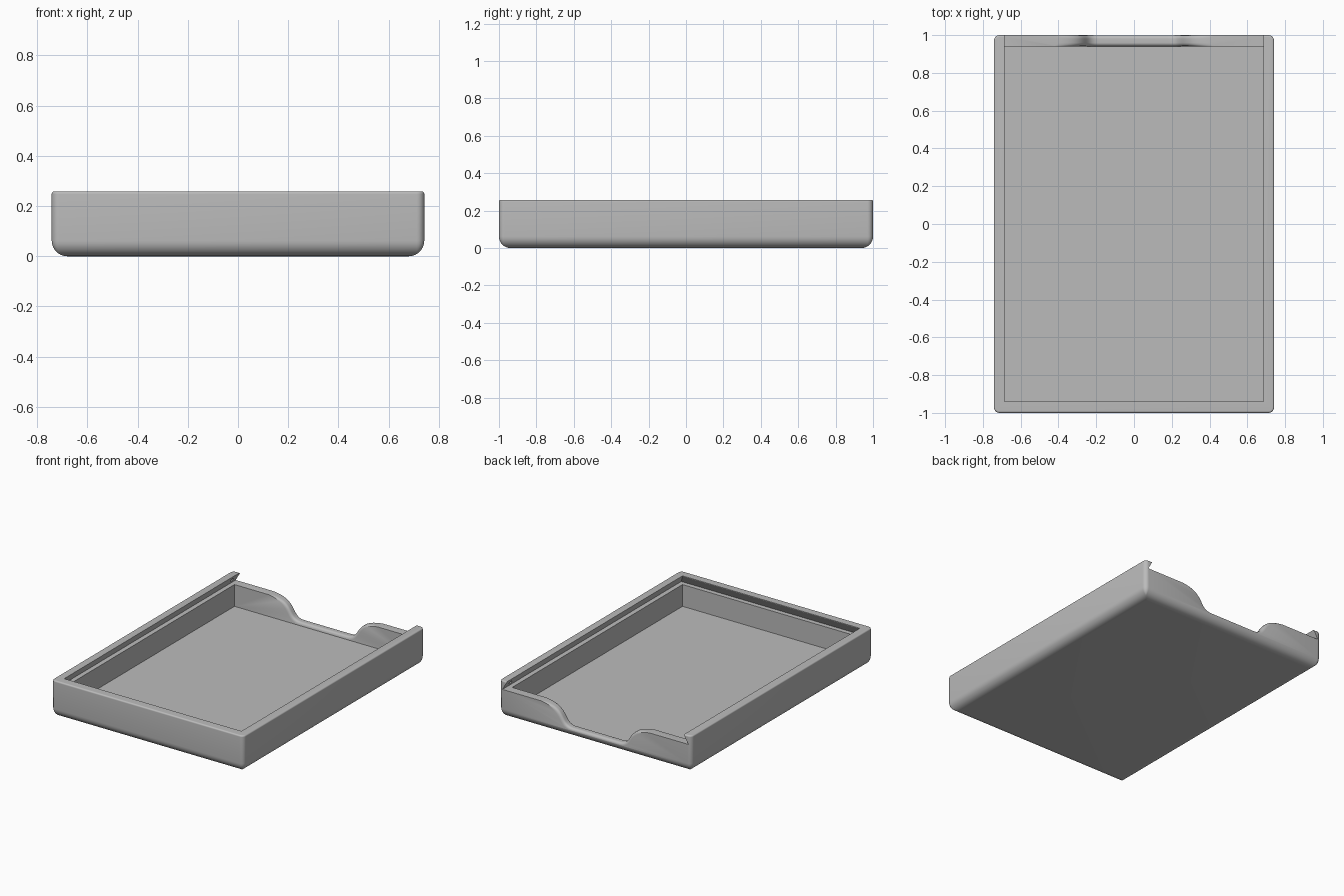
import bpy, bmesh, math
from mathutils import Vector

cube = bpy.data.objects.get("Cube")
if cube:
    bpy.data.objects.remove(cube, do_unlink=True)

HX, HY, H = 0.742, 1.0, 0.258      # outer half sizes and height
IX, IY = 0.685, 0.94               # inner half sizes
FLOOR, LEDGE = 0.045, 0.197

grey = bpy.data.materials.new("plain_grey")
grey.use_nodes = True
grey.diffuse_color = (0.5, 0.5, 0.5, 1)
grey.node_tree.nodes["Principled BSDF"].inputs["Base Color"].default_value = (0.5, 0.5, 0.5, 1)


def loft(name, rings):
    """Closed solid through rings with equal point counts."""
    bm = bmesh.new()
    loops = [[bm.verts.new(p) for p in ring] for ring in rings]
    n = len(loops[0])
    for a, b in zip(loops, loops[1:]):
        for i in range(n):
            j = (i + 1) % n
            bm.faces.new((a[i], a[j], b[j], b[i]))
    bm.faces.new(loops[0][::-1])
    bm.faces.new(loops[-1])
    bmesh.ops.recalc_face_normals(bm, faces=bm.faces)
    mesh = bpy.data.meshes.new(name)
    bm.to_mesh(mesh)
    bm.free()
    mesh.materials.append(grey)
    obj = bpy.data.objects.new(name, mesh)
    bpy.context.collection.objects.link(obj)
    return obj


def rounded_ring(inset, z, radius=0.03, steps=6):
    """Rounded rectangle around the tray, moved inward by inset."""
    r = max(radius - inset, 0.003)
    pts = []
    for k, (sx, sy) in enumerate([(1, 1), (-1, 1), (-1, -1), (1, -1)]):
        for i in range(steps + 1):
            a = math.pi / 2 * (k + i / steps)
            pts.append((sx * (HX - inset - r) + r * math.cos(a),
                        sy * (HY - inset - r) + r * math.sin(a), z))
    return pts


def rect_ring(x, y0, y1, z):
    return [(-x, y0, z), (x, y0, z), (x, y1, z), (-x, y1, z)]


def cut(obj, cutter):
    cutter.hide_render = True
    mod = obj.modifiers.new("cut", 'BOOLEAN')
    mod.operation = 'DIFFERENCE'
    mod.solver = 'EXACT'
    mod.object = cutter
    bpy.context.view_layer.objects.active = obj
    bpy.ops.object.modifier_apply(modifier=mod.name)
    bpy.data.objects.remove(cutter, do_unlink=True)


# Tray body: large rounding below, slight rounding above
rings = []
for radius, base, start in ((0.062, 0, 0), (0.01, H, 1)):
    for i in range(9):
        a = math.pi / 2 * i / 8
        if start == 0:
            rings.append(rounded_ring(radius * (1 - math.sin(a)), radius * (1 - math.cos(a))))
        else:
            rings.append(rounded_ring(radius * (1 - math.cos(a)), base - radius * (1 - math.sin(a))))
tray = loft("tray", rings)

# Main cavity
cut(tray, loft("cavity_cutter", [rect_ring(IX, -IY, IY, z) for z in (FLOOR, 0.215)]))

# Dovetail slot for a sliding lid, open at the back
slot = [rect_ring(IX + d, -IY - d, 1.2, z) for d, z in ((0.033, LEDGE), (0, H - 0.004), (0, 0.35))]
cut(tray, loft("slot_cutter", slot))

# Finger notch in the back wall, with rounded lips
ROUND = 0.02
P = [Vector(p) for p in ((0.43, LEDGE + 0.001), (0.22, LEDGE + 0.001), (0.29, 0.067), (0.18, 0.067))]


def notch_half(offset, steps=20):
    pts = []
    for i in range(steps + 1):
        t = i / steps
        u = 1 - t
        p = P[0] * u**3 + P[1] * 3 * u * u * t + P[2] * 3 * u * t * t + P[3] * t**3
        d = ((P[1] - P[0]) * u * u + (P[2] - P[1]) * 2 * u * t + (P[3] - P[2]) * t * t).normalized()
        pts.append(p + Vector((-d.y, d.x)) * offset * min(1, t * 3))
    return pts


def notch_ring(y, offset):
    half = [Vector((0.43, 0.4))] + notch_half(offset)
    return [(p.x, y, p.y) for p in half] + [(-p.x, y, p.y) for p in reversed(half)]


lip = [(ROUND * i / 6, ROUND - math.sqrt(ROUND**2 - (ROUND - ROUND * i / 6)**2)) for i in range(7)]
sections = [(0.9, ROUND)] + [(IY + d, o) for d, o in lip]
sections += [(HY - d, o) for d, o in reversed(lip)] + [(1.1, ROUND)]
cut(tray, loft("notch_cutter", [notch_ring(y, o) for y, o in sections]))

# Small lid detents in the slot sides near the back
for side in (-1, 1):
    bpy.ops.mesh.primitive_uv_sphere_add(segments=16, ring_count=8, radius=0.014,
                                         location=(side * 0.7, 0.935, 0.225))
    dimple = bpy.context.object
    dimple.data.materials.append(grey)
    cut(tray, dimple)

# Smooth the roundings, keep the corners crisp
bpy.ops.object.select_all(action='DESELECT')
tray.select_set(True)
bpy.context.view_layer.objects.active = tray
bpy.ops.object.shade_smooth_by_angle(angle=math.radians(30))
